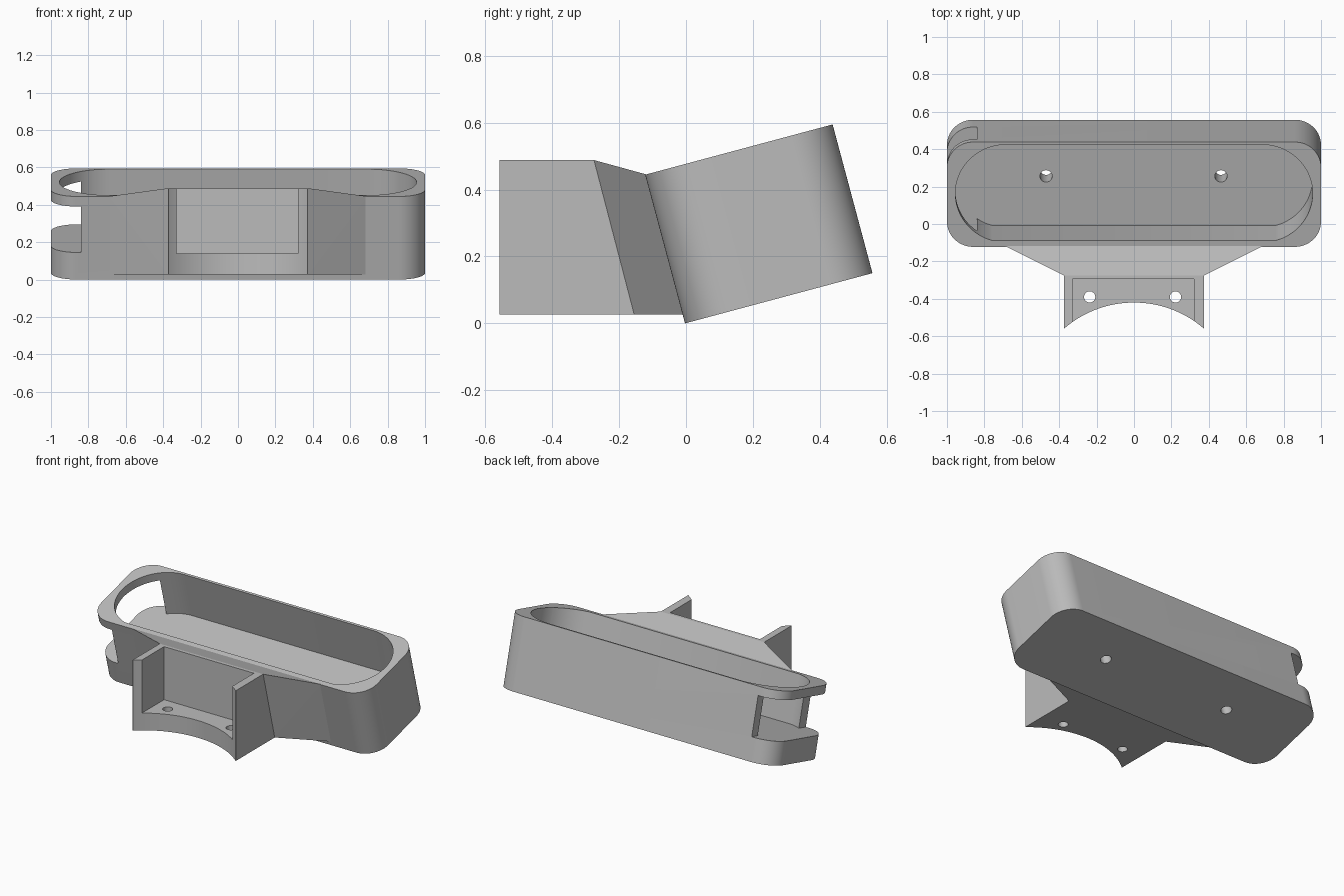
import bpy, bmesh
from math import sin, cos, radians, asin, degrees
from mathutils import Matrix, Vector

if "Cube" in bpy.data.objects:
    bpy.data.objects.remove(bpy.data.objects["Cube"])

# One plain grey plastic
grey = bpy.data.materials.new("grey_plastic")
grey.use_nodes = True
GREY = (0.5, 0.5, 0.5, 1)
grey.diffuse_color = GREY
grey.node_tree.nodes["Principled BSDF"].inputs["Base Color"].default_value = GREY


def arc(cx, cy, r, a0, a1, n=24):
    steps = [radians(a0 + (a1 - a0) * i / n) for i in range(n + 1)]
    return [(cx + r * cos(a), cy + r * sin(a)) for a in steps]


def rect(x0, x1, y0, y1):
    return [(x0, y0), (x1, y0), (x1, y1), (x0, y1)]


def add_object(name, bm):
    bmesh.ops.recalc_face_normals(bm, faces=bm.faces)
    mesh = bpy.data.meshes.new(name)
    bm.to_mesh(mesh)
    bm.free()
    mesh.materials.append(grey)
    obj = bpy.data.objects.new(name, mesh)
    bpy.context.collection.objects.link(obj)
    return obj


def prism(name, outline, z0, z1):
    bm = bmesh.new()
    base = bm.faces.new([bm.verts.new((x, y, z0)) for x, y in outline])
    top = bmesh.ops.extrude_face_region(bm, geom=[base])["geom"]
    verts = [v for v in top if isinstance(v, bmesh.types.BMVert)]
    bmesh.ops.translate(bm, verts=verts, vec=(0, 0, z1 - z0))
    return add_object(name, bm)


def hull(name, points):
    bm = bmesh.new()
    bmesh.ops.convex_hull(bm, input=[bm.verts.new(p) for p in points])
    bmesh.ops.dissolve_limit(bm, angle_limit=radians(0.5), verts=bm.verts, edges=bm.edges)
    return add_object(name, bm)


def activate(obj):
    bpy.ops.object.select_all(action='DESELECT')
    obj.select_set(True)
    bpy.context.view_layer.objects.active = obj


def cut(obj, cutter):
    cutter.hide_render = True
    mod = obj.modifiers.new("cut", 'BOOLEAN')
    mod.operation, mod.solver, mod.object = 'DIFFERENCE', 'EXACT', cutter
    activate(obj)
    bpy.ops.object.modifier_apply(modifier=mod.name)
    bpy.data.objects.remove(cutter)


def smooth(obj):
    activate(obj)
    bpy.ops.object.shade_smooth_by_angle(angle=radians(30))


# Tray: rounded block, modelled level and then tilted back
DEPTH, HEIGHT, FLOOR, R = 0.58, 0.46, 0.15, 0.14
outline = (arc(1 - R, R, R, -90, 0) + arc(1 - R, DEPTH - R, R, 0, 90)
           + arc(R - 1, DEPTH - R, R, 90, 180) + arc(R - 1, R, R, 180, 270))
tray = prism("tray", outline, 0, HEIGHT)

# Cavity with round ends and a flat front wall
cr, cx, cy, front = 0.27, 0.685, 0.295, 0.035
a = degrees(asin((cy - front) / cr))
right_end = arc(cx, cy, cr, -a, 90, 40)
left_end = [(-x, y) for x, y in reversed(right_end)]
cut(tray, prism("cavity_cutter", right_end + left_end, FLOOR, 0.6))

# Side notch through the right end, and floor screw holes
cut(tray, prism("notch_cutter", rect(-1.2, -0.84, -0.2, 0.8), FLOOR, 0.404))
for x in (-0.47, 0.465):
    cut(tray, prism("hole_cutter", arc(x, 0.308, 0.033, 0, 348.75, 31), -0.1, 0.3))
tray.data.transform(Matrix.Translation((0, -0.003, 0)) @ Matrix.Rotation(radians(15), 4, 'X'))
smooth(tray)

# Flared neck joining the mount to the tray
neck = hull("flared_neck", [Vector((s * x, y, z)) for s in (-1, 1) for x, y, z in (
    (0.375, -0.275, 0.488), (0.375, -0.155, 0.027),
    (0.69, -0.118, 0.445), (0.69, -0.006, 0.027))])

# Mount block with a slanted back
mount = hull("mount_block", [(x, y, z) for x in (-0.375, 0.375) for y, z in (
    (-0.558, 0.027), (-0.558, 0.488), (-0.275, 0.488), (-0.155, 0.027))])

# Open recess, concave front and two vertical screw holes
cut(mount, prism("recess_cutter", rect(-0.33, 0.322, -0.8, -0.295), 0.14, 0.7))
cut(mount, prism("concave_cutter", arc(0, -0.992, 0.572, 0, 358, 179), -0.2, 0.8))
for x in (-0.237, 0.222):
    cut(mount, prism("hole_cutter", arc(x, -0.39, 0.03, 0, 348.75, 31), -0.1, 0.3))
smooth(mount)
